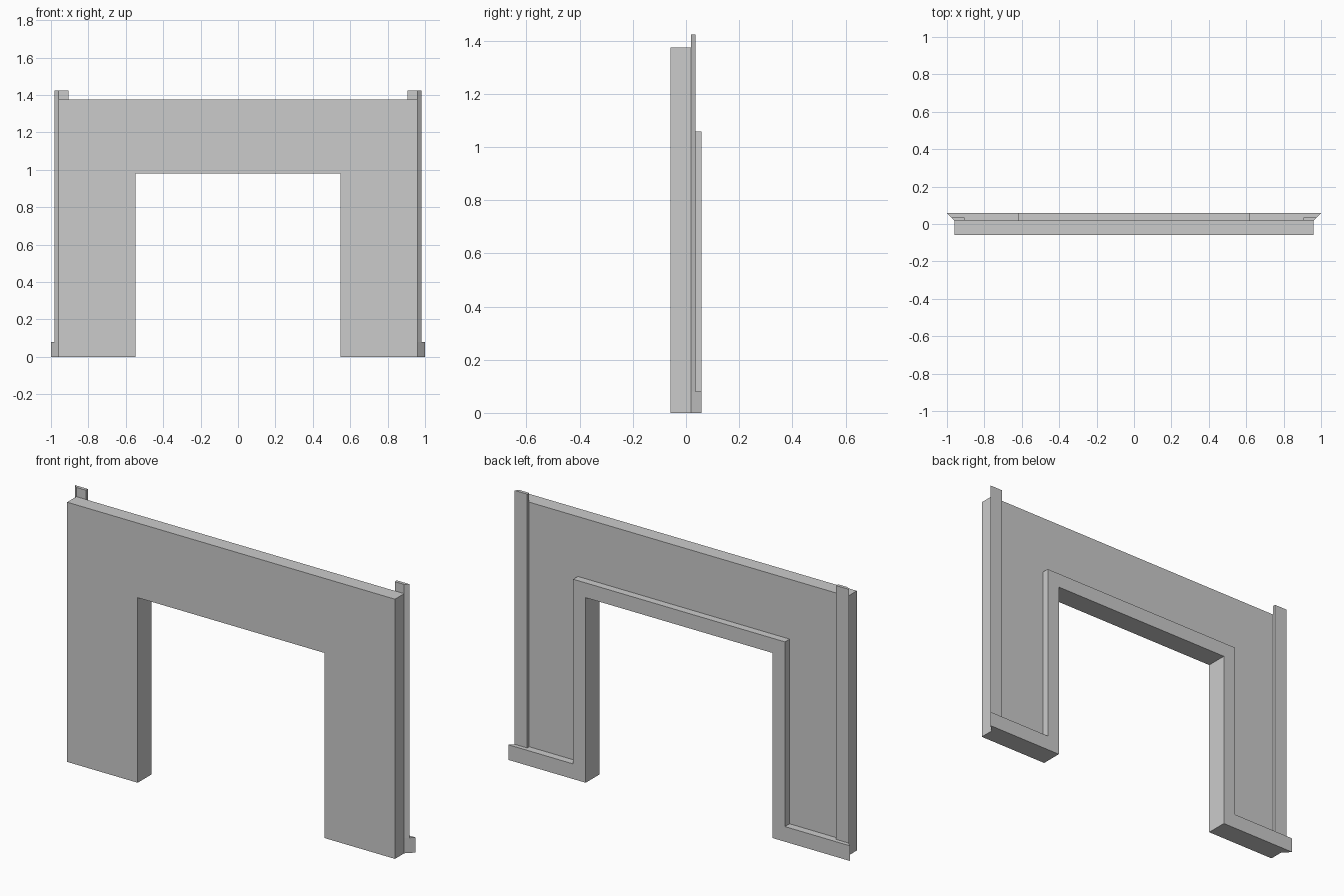
import bpy
import bmesh

if "Cube" in bpy.data.objects:
    bpy.data.objects.remove(bpy.data.objects["Cube"])

FRONT, WALL_BACK, STRIP_BACK, TRIM_BACK = -0.058, 0.019, 0.036, 0.058


def prism(name, outline, y0, y1, flare=0.0, edge=0.96):
    """Extrude an (x, z) outline along y; points on the outer edge flare into a mitre."""
    bm = bmesh.new()
    front = [bm.verts.new((x, y0, z)) for x, z in outline]
    back = []
    for x, z in outline:
        if abs(abs(x) - edge) < 1e-5:
            x += flare if x > 0 else -flare
        back.append(bm.verts.new((x, y1, z)))
    bm.faces.new(front)
    bm.faces.new(back[::-1])
    n = len(outline)
    for i in range(n):
        j = (i + 1) % n
        bm.faces.new((front[j], front[i], back[i], back[j]))
    bmesh.ops.recalc_face_normals(bm, faces=bm.faces)
    mesh = bpy.data.meshes.new(name)
    bm.to_mesh(mesh)
    bm.free()
    obj = bpy.data.objects.new(name, mesh)
    bpy.context.collection.objects.link(obj)
    return obj


def mirrored(half):
    """Complete a right-hand half outline with its left-hand reflection."""
    return half + [(-x, z) for x, z in reversed(half)]


# Wall panel with doorway
prism("wall_panel", mirrored([(0.547, 0.98), (0.547, 0), (0.96, 0), (0.96, 1.375)]),
      FRONT, WALL_BACK)

# Door casing running into the mitred baseboards
prism("casing_and_baseboard",
      mirrored([(0.547, 0.98), (0.547, 0), (0.96, 0), (0.96, 0.08),
                (0.62, 0.08), (0.62, 1.058)]),
      WALL_BACK, TRIM_BACK, flare=0.04)

# Mitred vertical corner strips
for side, s in (("left", -1), ("right", 1)):
    prism(f"corner_strip_{side}",
          [(s * x, z) for x, z in ((0.905, 0.08), (0.96, 0.08), (0.96, 1.424), (0.905, 1.424))],
          WALL_BACK, STRIP_BACK, flare=0.02)
